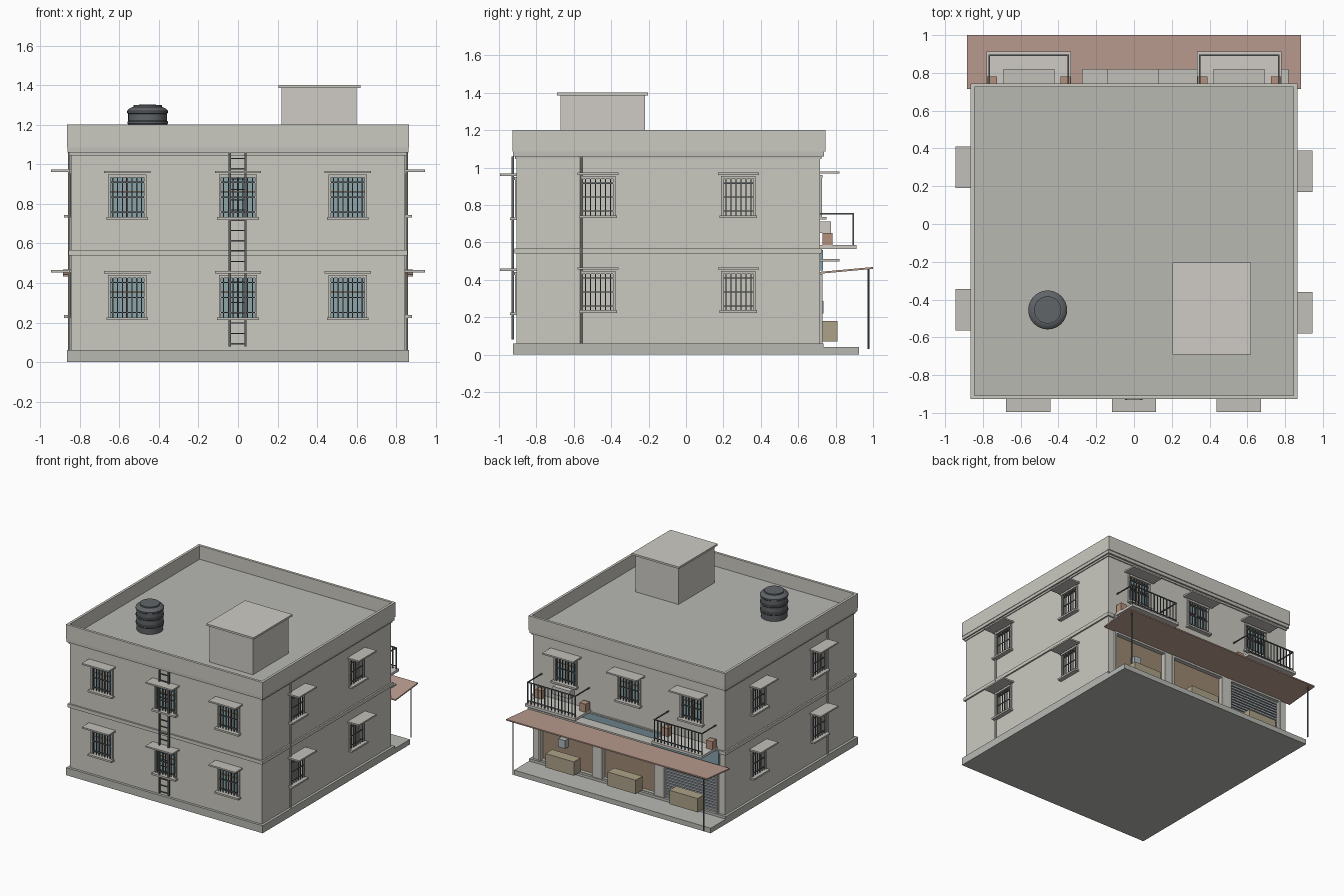
import bpy, bmesh, math
from mathutils import Vector

if "Cube" in bpy.data.objects:
    bpy.data.objects.remove(bpy.data.objects["Cube"])

COLOURS = {
    'wall': (.60, .59, .53), 'roof': (.48, .48, .45), 'trim': (.54, .53, .49), 'light': (.62, .60, .56),
    'glass': (.27, .38, .40), 'iron': (.12, .13, .14), 'awning': (.52, .35, .29),
    'wood': (.34, .25, .17), 'crate': (.42, .36, .25), 'sign': (.24, .36, .41),
    'shutter': (.42, .46, .48), 'pot': (.45, .28, .2)}


def mat(key):
    m = bpy.data.materials.get(key)
    if not m:
        m = bpy.data.materials.new(key)
        m.diffuse_color = (*COLOURS[key], 1)
        m.use_nodes = True
        m.node_tree.nodes["Principled BSDF"].inputs["Base Color"].default_value = m.diffuse_color
    return m


def finish(name, bm, key):
    bmesh.ops.recalc_face_normals(bm, faces=bm.faces)
    me = bpy.data.meshes.new(name)
    bm.to_mesh(me)
    bm.free()
    ob = bpy.data.objects.new(name, me)
    bpy.context.collection.objects.link(ob)
    me.materials.append(mat(key))
    return ob


def boxes(name, key, *items):
    """One object from boxes given as (x0, x1, y0, y1, z0, z1)."""
    bm = bmesh.new()
    for b in items:
        lo, hi = Vector(b[0::2]), Vector(b[1::2])
        vs = bmesh.ops.create_cube(bm, size=1)['verts']
        for v in vs:
            v.co = Vector((lo[i] + (v.co[i] + .5) * (hi[i] - lo[i]) for i in range(3)))
    return finish(name, bm, key)


def face_box(face, u0, u1, d0, d1, z0, z1):
    """Box on a wall: u runs along the wall, d is the distance outwards."""
    if face == 'front':
        return (u0, u1, -.905 - d1, -.905 - d0, z0, z1)
    if face == 'back':
        return (u0, u1, .716 + d0, .716 + d1, z0, z1)
    if face == 'right':
        return (.845 + d0, .845 + d1, u0, u1, z0, z1)
    return (-.845 - d1, -.845 - d0, u0, u1, z0, z1)


cuts = []


def window(face, u, z, w, h, shade_w, shade_d, bars, glass):
    def B(*a):
        return face_box(face, u + a[0], u + a[1], a[2], a[3], z + a[4], z + a[5])
    a, t = w / 2, .012
    cuts.append(B(-a, a, -.03, .03, 0, h))
    boxes(face + '_window_frame', 'trim',
          B(-a - t, -a, -.005, .01, 0, h), B(a, a + t, -.005, .01, 0, h),
          B(-a - t, a + t, -.005, .015, h, h + .015))
    boxes(face + '_window_sill', 'trim', B(-a - .02, a + .02, -.01, .035, -.014, 0))
    boxes(face + '_window_shade', 'trim',
          B(-shade_w / 2, shade_w / 2, -.005, shade_d, h + .022, h + .034))
    if glass:
        boxes(face + '_window_glass', 'glass', B(-a, a, -.032, -.02, 0, h))
        boxes(face + '_window_mullions', 'wood', B(-.005, .005, -.022, -.012, 0, h),
              B(-a, a, -.022, -.012, h * .62, h * .62 + .008))
    r = .003
    grille = [B(-a + w * (i + .5) / bars - r, -a + w * (i + .5) / bars + r, .002, .008, 0, h)
              for i in range(bars)]
    grille += [B(-a, a, .001, .007, h * f - r, h * f + r) for f in (.12, .5, .88)]
    boxes(face + '_window_grille', 'iron', *grille)


# Windows on two floors, plus the upper back row
for dz in (0, .507):
    for u in (-.56, 0, .555):
        window('front', u, .226 + dz, .17, .2, .235, .09, 7, True)
    for face, us in (('right', (-.47, .28)), ('left', (-.455, .3))):
        for u in us:
            window(face, u, .237 + dz, .16, .195, .22, .1, 6, False)
for u in (-.555, -.005, .555):
    window('back', u, .735, .18, .21, .27, .105, 7, True)

# Main walls with openings
SHOPS = (-.545, 0, .545)
cuts += [face_box('back', u - .23, u + .23, -.035, .03, .065, .42) for u in SHOPS]
wall = boxes('walls', 'wall', (-.845, .845, -.905, .716, .04, 1.07))
cutter = boxes('opening_cutter', 'wall', *cuts)
cutter.hide_render = True
cutter.hide_viewport = True
mod = wall.modifiers.new('openings', 'BOOLEAN')
mod.operation = 'DIFFERENCE'
mod.object = cutter

# Plinth, floor band, cornice, parapet and roof
boxes('plinth', 'roof', (-.865, .865, -.925, .736, 0, .06))
boxes('front_step', 'roof', (-.865, .865, .705, .925, 0, .04))
boxes('floor_band', 'wall', (-.857, .857, -.918, .728, .54, .567))
boxes('cornice', 'trim', (-.852, .852, -.913, .724, 1.045, 1.06),
      (-.862, .862, -.925, .738, 1.06, 1.09))
boxes('parapet', 'wall', (-.865, .865, -.927, -.907, 1.085, 1.2), (-.865, .865, .725, .745, 1.085, 1.2),
      (-.865, -.845, -.907, .725, 1.085, 1.2), (.845, .865, -.907, .725, 1.085, 1.2))
boxes('roof_slab', 'roof', (-.846, .846, -.908, .726, 1.06, 1.092))

# Stair head house
boxes('head_house', 'light', (.22, .6, -.67, -.22, 1.08, 1.387))
boxes('head_house_cap', 'light', (.205, .62, -.69, -.203, 1.385, 1.4))

# Water tank: turned profile with ribs
profile = [(0, 1.09), (.095, 1.09), (.098, 1.14), (.102, 1.145), (.102, 1.155), (.098, 1.16),
           (.098, 1.2), (.102, 1.205), (.102, 1.215), (.098, 1.22), (.098, 1.255), (.103, 1.26),
           (.103, 1.27), (.095, 1.28), (.075, 1.29), (.072, 1.29), (.072, 1.3), (0, 1.302)]
bm = bmesh.new()
vs = [bm.verts.new((-.457 + r, -.455, z)) for r, z in profile]
es = [bm.edges.new(p) for p in zip(vs, vs[1:])]
bmesh.ops.spin(bm, geom=vs + es, cent=(-.457, -.455, 0), axis=(0, 0, 1), angle=math.tau,
               steps=32, use_merge=True)
bmesh.ops.remove_doubles(bm, verts=bm.verts, dist=.0005)
tank = finish('water_tank', bm, 'iron')
bpy.context.view_layer.objects.active = tank
tank.select_set(True)
bpy.ops.object.shade_smooth_by_angle(angle=math.radians(30))

# Ladder on the front
boxes('ladder', 'iron', (-.048, -.036, -.932, -.92, .08, 1.06), (.032, .044, -.932, -.92, .08, 1.06),
      *[(-.04, .036, -.929, -.923, z, z + .006) for z in [.09 + .052 * i for i in range(19)]])


# Rain pipes and awning posts
def rod(name, x, y, z0, z1, r, key):
    bm = bmesh.new()
    bmesh.ops.create_cone(bm, cap_ends=True, segments=10, radius1=r, radius2=r, depth=z1 - z0)
    bmesh.ops.translate(bm, verts=bm.verts, vec=(x, y, (z0 + z1) / 2))
    finish(name, bm, key)


for s in (-1, 1):
    rod('rain_pipe', s * .853, -.56, .06, 1.06, .007, 'trim')
    rod('awning_post', s * .84, .975, .03, .46, .005, 'iron')

# Sloped awning
awning = boxes('awning', 'awning', (-.885, .885, .715, 1, .432, .442))
for v in awning.data.vertices:
    if v.co.y > .9:
        v.co.z += .026

# Shop fronts, counters, sign and shades
for i, u in enumerate(SHOPS):
    boxes('shop_frame', 'trim', (u - .245, u - .228, .70, .73, .06, .42),
          (u + .228, u + .245, .70, .73, .06, .42), (u - .245, u + .245, .70, .73, .415, .43))
    if i:
        boxes('shop_panel', 'wood', (u - .23, u + .23, .675, .69, .062, .42))
        boxes('shop_shade', 'trim', (u - .274, u + .274, .71, .82, .497, .51))
    boxes('shop_counter', 'crate', (u - .125, u + .125, .725, .81, .07, .18))
boxes('shutter', 'shutter', (-.775, -.315, .68, .695, .062, .42),
      *[(-.775, -.315, .69, .707, z, z + .014) for z in [.066 + .0222 * i for i in range(16)]])
boxes('shop_pillars', 'wall', (-.298, -.247, .71, .728, .06, .43), (.247, .298, .71, .728, .06, .43))
boxes('sign_panel', 'sign', (-.8, .8, .71, .732, .45, .56))
boxes('meter_box', 'shutter', (.55, .61, .68, .735, .22, .285))

# Balconies with railings and pots
for s in (-1, 1):
    c = s * .557
    boxes('balcony_slab', 'light', (c - .223, c + .223, .71, .912, .565, .585))
    x0, x1 = c - .213, c + .213
    boxes('balcony_railing', 'iron', (x0, x1, .89, .898, .75, .757), (x0, x1, .89, .898, .605, .611),
          (x0, x0 + .008, .716, .898, .75, .757), (x1 - .008, x1, .716, .898, .75, .757),
          *[(x - .003, x + .003, .891, .897, .58, .752)
            for x in [x0 + .004 + (x1 - x0 - .008) * i / 14 for i in range(15)]])
    boxes('balcony_pots', 'pot', *[(c + k - .027, c + k + .027, .73, .782, .585, .65)
                                   for k in (-.195, .195)])
boxes('cooling_unit', 'light', (.48, .63, .716, .775, .65, .712))
